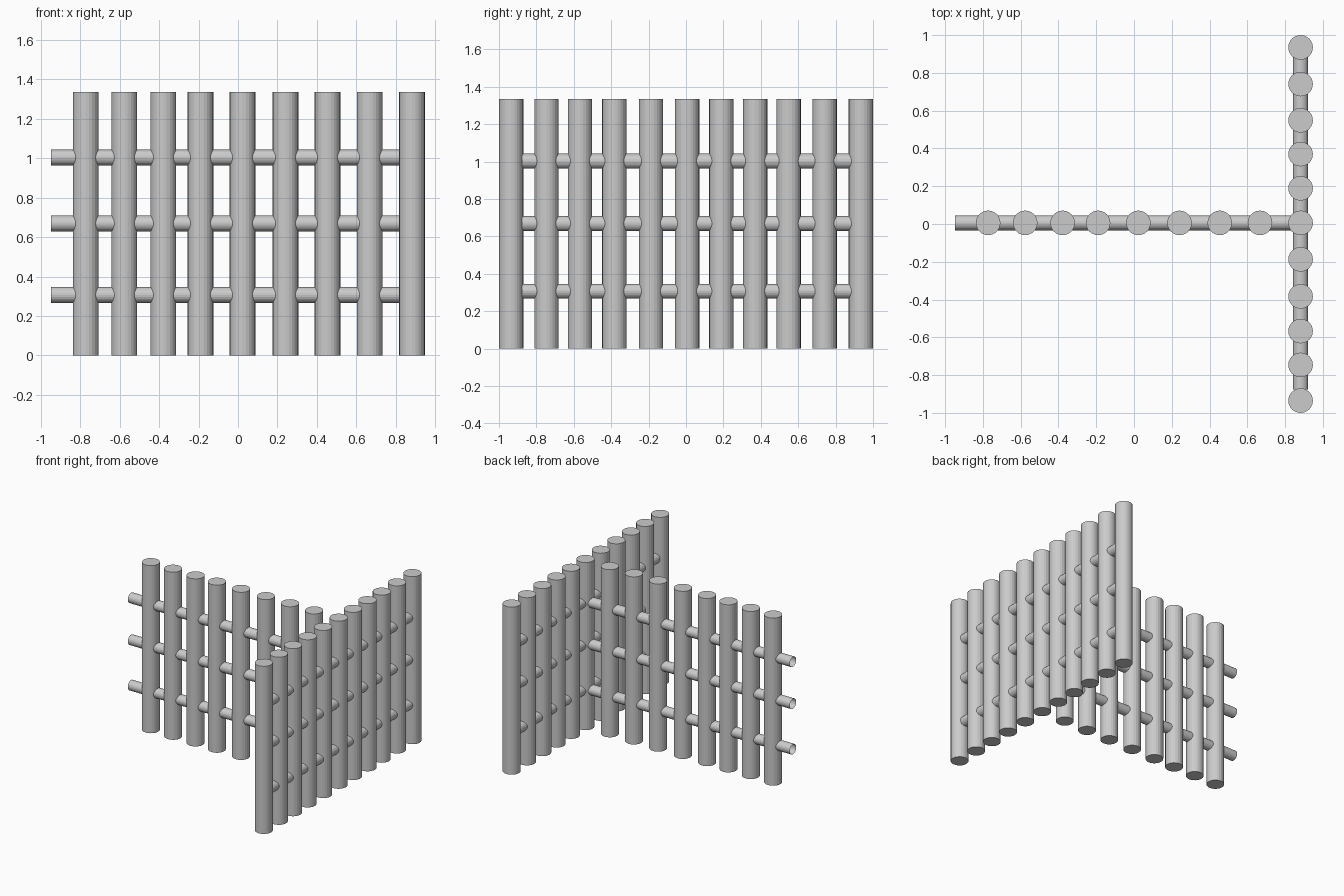
import bpy
from math import pi

if "Cube" in bpy.data.objects:
    bpy.data.objects.remove(bpy.data.objects["Cube"])

HEIGHT = 1.335
POST_R, RAIL_R = 0.065, 0.04
CORNER_X, ROW_Y = 0.882, 0.006

row_x = [-0.772, -0.576, -0.378, -0.19, 0.023, 0.241, 0.454, 0.667]
row_y = [-0.935, -0.746, -0.567, -0.383, -0.187, ROW_Y, 0.189, 0.37, 0.549, 0.741, 0.935]
rail_z = [0.307, 0.669, 1.003]


def cylinder(name, radius, length, location, rotation=(0, 0, 0), cap='NGON'):
    bpy.ops.mesh.primitive_cylinder_add(vertices=24, radius=radius, depth=length,
                                        end_fill_type=cap, location=location, rotation=rotation)
    bpy.context.object.name = name


# Upright posts of the short fence and of the long crossing fence
for x in row_x:
    cylinder("side_fence_post", POST_R, HEIGHT, (x, ROW_Y, HEIGHT / 2))
for y in row_y:
    cylinder("main_fence_post", POST_R, HEIGHT, (CORNER_X, y, HEIGHT / 2))

# Open-ended tube rails running through the posts
x0, x1 = -0.947, CORNER_X
y0, y1 = -0.877, 0.935
for z in rail_z:
    cylinder("side_fence_rail", RAIL_R, x1 - x0, ((x0 + x1) / 2, ROW_Y, z), (0, pi / 2, 0), 'NOTHING')
    cylinder("main_fence_rail", RAIL_R, y1 - y0, (CORNER_X, (y0 + y1) / 2, z), (pi / 2, 0, 0), 'NOTHING')
